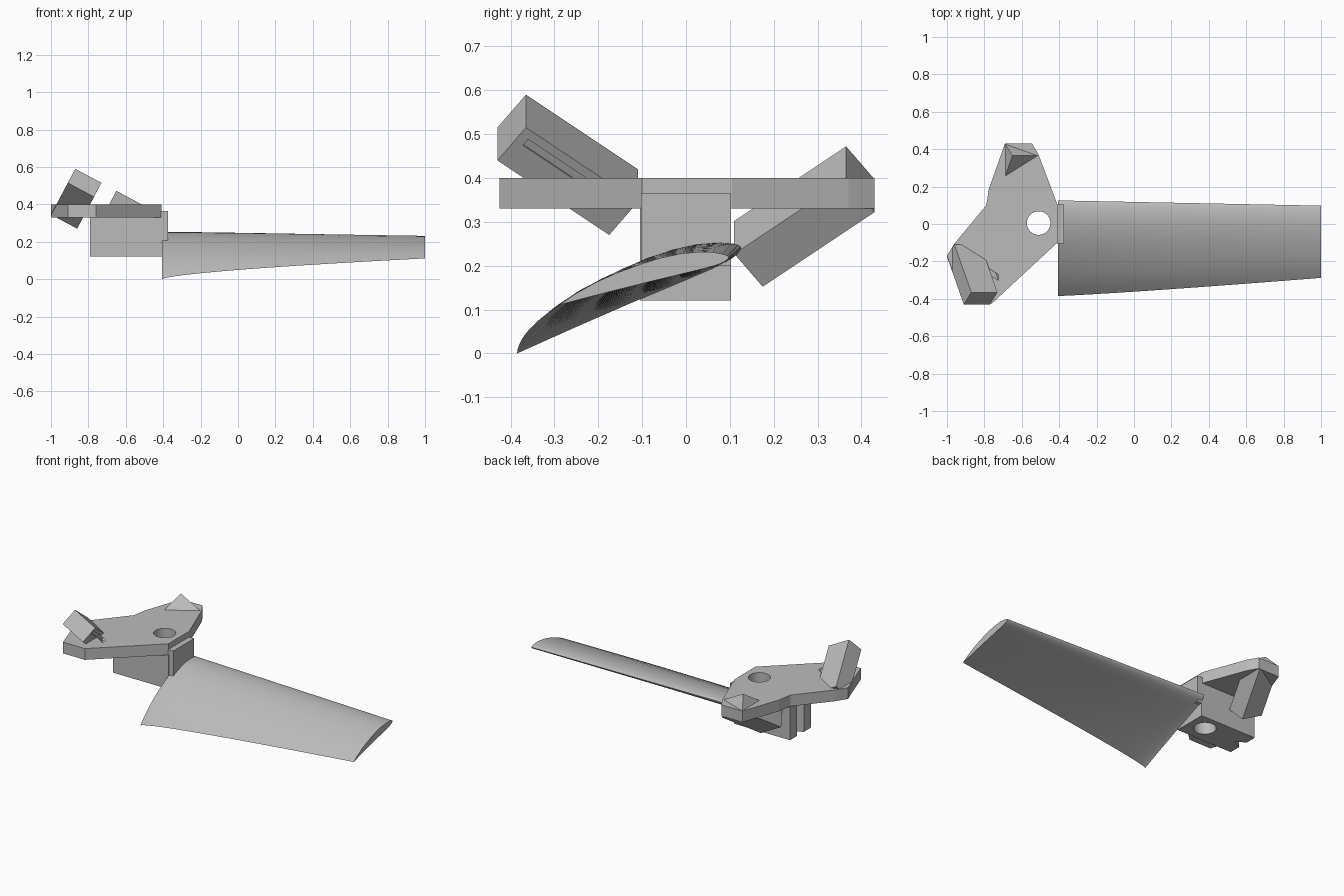
import bpy, bmesh, math
from mathutils import Vector

cube = bpy.data.objects.get("Cube")
if cube:
    bpy.data.objects.remove(cube, do_unlink=True)

grey = bpy.data.materials.new("plain grey")
grey.use_nodes = True
GREY = (0.5, 0.5, 0.5, 1)
grey.diffuse_color = GREY
grey.node_tree.nodes["Principled BSDF"].inputs["Base Color"].default_value = GREY


def finish(bm, name):
    bmesh.ops.recalc_face_normals(bm, faces=bm.faces)
    mesh = bpy.data.meshes.new(name)
    bm.to_mesh(mesh)
    bm.free()
    mesh.materials.append(grey)
    obj = bpy.data.objects.new(name, mesh)
    bpy.context.collection.objects.link(obj)
    return obj


def prism(name, outline, z0, z1):
    bm = bmesh.new()
    face = bm.faces.new([bm.verts.new((x, y, z0)) for x, y in outline])
    out = bmesh.ops.extrude_face_region(bm, geom=[face])
    verts = [g for g in out["geom"] if isinstance(g, bmesh.types.BMVert)]
    bmesh.ops.translate(bm, vec=(0, 0, z1 - z0), verts=verts)
    return finish(bm, name)


def rect(x0, x1, y0, y1):
    return [(x0, y0), (x1, y0), (x1, y1), (x0, y1)]


def slanted_box(name, corner, a, b, c):
    """Box spanned by three edge vectors from one corner."""
    bm = bmesh.new()
    bmesh.ops.create_cube(bm, size=1)
    for v in bm.verts:
        u = v.co + Vector((0.5, 0.5, 0.5))
        v.co = corner + a * u.x + b * u.y + c * u.z
    return finish(bm, name)


def cut(obj, cutter):
    mod = obj.modifiers.new("cut", "BOOLEAN")
    mod.operation = "DIFFERENCE"
    mod.solver = "EXACT"
    mod.object = cutter
    cutter.hide_render = True
    cutter.hide_viewport = True
    cutter.display_type = "WIRE"


# Mounting plate and the block and tab under it
plate = prism("mounting_plate", [
    (-0.69, 0.43), (-0.545, 0.43), (-0.51, 0.37), (-0.41, 0.105),
    (-0.41, -0.1), (-0.76, -0.425), (-0.91, -0.425), (-1.0, -0.17),
    (-0.96, -0.105), (-0.79, 0.1), (-0.775, 0.19)], 0.33, 0.4)
block = prism("hub_block", rect(-0.79, -0.405, -0.105, 0.103), 0.12, 0.331)
prism("blade_tab", rect(-0.412, -0.375, -0.103, 0.103), 0.2, 0.365)

# Round hole through plate and block
circle = [(-0.51 + 0.063 * math.cos(i * math.tau / 48),
           0.005 + 0.063 * math.sin(i * math.tau / 48)) for i in range(48)]
hole = prism("hole_cutter", circle, 0.05, 0.5)
cut(plate, hole)
cut(block, hole)

# V notch in the outer end of the block
cut(block, prism("notch_cutter", [(-0.82, -0.05), (-0.73, 0), (-0.82, 0.05)], 0.05, 0.32))

# Two slanted arms, mirrored front to back, with a narrow slot beside each
for name, corner, side in (("front_arm", Vector((-0.87, -0.365, 0.59)), 1),
                           ("back_arm", Vector((-0.65, 0.365, 0.472)), -1)):
    wide = Vector((0.14, 0, -0.075))
    deep = Vector((-0.04, -0.065 * side, -0.075))
    long = Vector((-0.09, 0.255 * side, -0.17))
    arm = slanted_box(name, corner, wide, deep, long)
    start = corner + deep * 0.2 + long * 0.07 + wide * (0.97 if side > 0 else -0.37)
    slot = slanted_box(name + "_slot_cutter", start, wide * 0.4, deep * 0.18, long * 0.85)
    cut(arm, slot)
    cut(plate, slot)

# Twisted, tapering blade: (chord fraction from thin edge, height / chord)
upper = [(0.1, 0.034), (0.23, 0.066), (0.36, 0.085), (0.49, 0.096), (0.62, 0.1),
         (0.74, 0.092), (0.84, 0.075), (0.92, 0.05), (0.97, 0.026), (0.993, 0.01)]
lower = [(0.993, -0.008), (0.97, -0.019), (0.92, -0.026), (0.84, -0.025),
         (0.7, -0.02), (0.5, -0.012), (0.25, -0.005)]
profile = [(0, 0)] + upper + [(1, 0)] + lower
SECTIONS = 32
bm = bmesh.new()
rings = []
for i in range(SECTIONS + 1):
    u = (i / SECTIONS) ** 1.4
    thin = Vector((0, -0.385 + 0.097 * u ** 1.15, 0.111 * u ** 0.65))
    nose = Vector((0, 0.126 - 0.028 * u, 0.243 - 0.023 * u))
    chord = nose - thin
    up = Vector((0, -chord.z, chord.y)) * (1.15 - 0.15 * u)
    base = Vector((-0.405 + 1.405 * u, 0, 0)) + thin
    rings.append([bm.verts.new(base + chord * f + up * h) for f, h in profile])
count = len(profile)
for r, s in zip(rings, rings[1:]):
    for j in range(count):
        k = (j + 1) % count
        bm.faces.new((r[j], r[k], s[k], s[j]))
bm.faces.new(rings[0])
bm.faces.new(rings[-1])
blade = finish(bm, "blade")

# Smooth the curved surfaces, keep the edges sharp
bpy.ops.object.select_all(action="DESELECT")
blade.select_set(True)
bpy.context.view_layer.objects.active = blade
bpy.ops.object.shade_smooth_by_angle(angle=math.radians(40))
